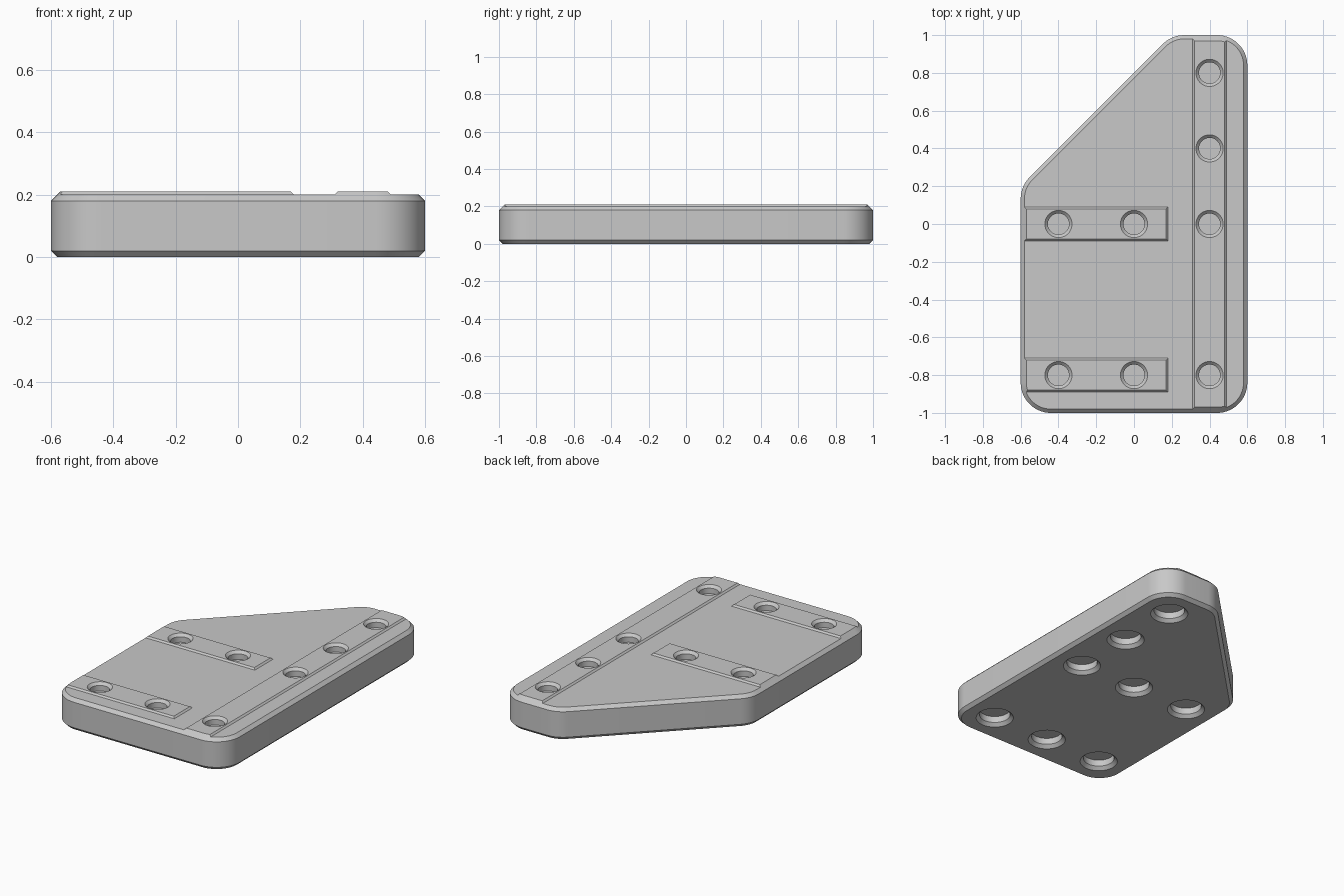
import bpy, bmesh
from math import sin, cos, pi, radians

if "Cube" in bpy.data.objects:
    bpy.data.objects.remove(bpy.data.objects["Cube"], do_unlink=True)

grey = bpy.data.materials.new("light_grey")
grey.use_nodes = True
GREY = (0.58, 0.58, 0.58, 1)
grey.diffuse_color = GREY
grey.node_tree.nodes["Principled BSDF"].inputs["Base Color"].default_value = GREY


def loft(bm, rings):
    """Skin a stack of equal-length rings and cap both ends."""
    loops = [[bm.verts.new(p) for p in ring] for ring in rings]
    n = len(loops[0])
    for a, b in zip(loops, loops[1:]):
        for i in range(n):
            j = (i + 1) % n
            bm.faces.new((a[i], a[j], b[j], b[i]))
    bm.faces.new(list(reversed(loops[0])))
    bm.faces.new(loops[-1])


def make(name, stacks):
    bm = bmesh.new()
    for rings in stacks:
        loft(bm, rings)
    bmesh.ops.recalc_face_normals(bm, faces=bm.faces)
    mesh = bpy.data.meshes.new(name)
    bm.to_mesh(mesh)
    bm.free()
    mesh.materials.append(grey)
    obj = bpy.data.objects.new(name, mesh)
    bpy.context.collection.objects.link(obj)
    return obj


# Rounded outline: arc centre x, y, start angle, end angle
RADIUS = 0.16
CORNERS = [(0.44, -0.84, -90, 0), (0.44, 0.84, 0, 90),
           (0.266, 0.84, 90, 135), (-0.44, 0.134, 135, 180),
           (-0.44, -0.84, 180, 270)]


def outline(z, inset):
    r = RADIUS - inset
    ring = []
    for x, y, start, end in CORNERS:
        steps = (end - start) // 6
        for i in range(steps + 1):
            a = radians(start + (end - start) * i / steps)
            ring.append((x + r * cos(a), y + r * sin(a), z))
    return ring


def circle(x, y, z, r, n=48):
    return [(x + r * cos(2 * pi * i / n), y + r * sin(2 * pi * i / n), z)
            for i in range(n)]


def rectangle(x0, x1, y0, y1, z, inset):
    x0, x1, y0, y1 = x0 + inset, x1 - inset, y0 + inset, y1 - inset
    return [(x0, y0, z), (x1, y0, z), (x1, y1, z), (x0, y1, z)]


def boolean(obj, tool, operation):
    mod = obj.modifiers.new(operation.lower(), 'BOOLEAN')
    mod.operation = operation
    mod.solver = 'EXACT'
    mod.object = tool


# Chamfered base plate
plate = make("base_plate", [[outline(0, 0.02), outline(0.02, 0),
                             outline(0.18, 0), outline(0.2, 0.02)]])

# Raised rails, with sloping sides that run out to the plate's chamfer
RAILS = {"long_rail": (0.31, 0.49, -1.1, 1.1),
         "middle_rail": (-0.7, 0.18, -0.09, 0.09),
         "front_rail": (-0.7, 0.18, -0.89, -0.71)}
limit = make("rail_limit", [[outline(0.19, 0.01), outline(0.22, 0.04)]])
rails = []
for name, box in RAILS.items():
    rail = make(name, [[rectangle(*box, 0.2, 0), rectangle(*box, 0.21, 0.01)]])
    boolean(rail, limit, 'INTERSECT')
    rails.append(rail)

# Chamfered blind holes above and below each hole position
HOLES = [(0.4, y) for y in (0.8, 0.4, 0, -0.8)]
HOLES += [(x, y) for x in (-0.4, 0) for y in (0, -0.8)]
TOP = [(0.16, 0.056), (0.194, 0.056), (0.23, 0.092)]
BOTTOM = [(-0.02, 0.13), (0.02, 0.09), (0.06, 0.09)]
cutter = make("hole_cutter", [[circle(x, y, z, r) for z, r in profile]
                              for x, y in HOLES for profile in (TOP, BOTTOM)])

parts = [plate] + rails
for obj in parts:
    boolean(obj, cutter, 'DIFFERENCE')
for tool in (limit, cutter):
    tool.hide_render = True

# Bake the cuts, smooth the round walls and drop the helpers
bpy.ops.object.select_all(action='DESELECT')
for obj in parts:
    obj.select_set(True)
bpy.context.view_layer.objects.active = plate
bpy.ops.object.convert(target='MESH')
bpy.ops.object.shade_smooth_by_angle(angle=radians(25))
for tool in (limit, cutter):
    bpy.data.objects.remove(tool, do_unlink=True)
